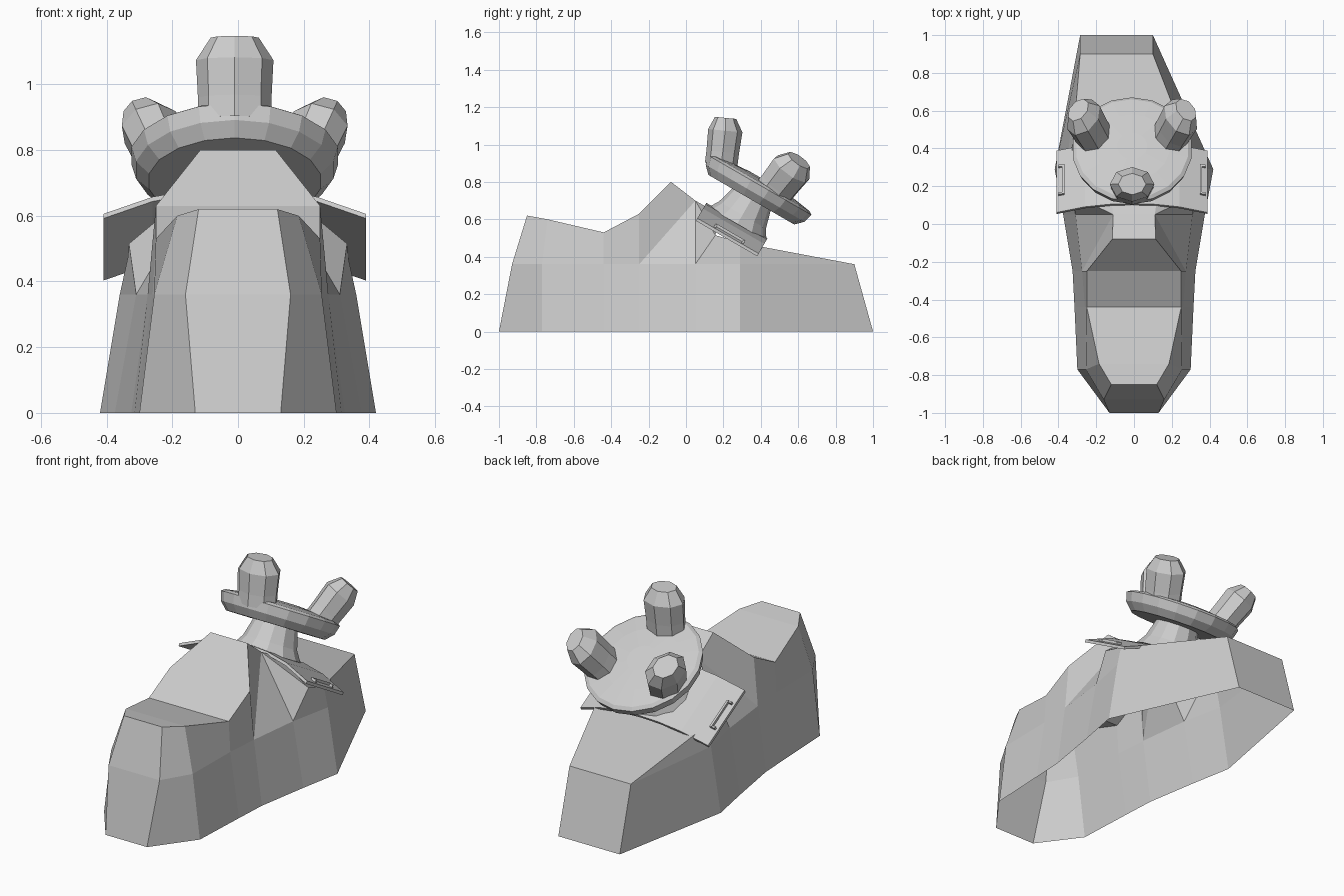
import bpy, bmesh, math
from mathutils import Vector

if "Cube" in bpy.data.objects:
    bpy.data.objects.remove(bpy.data.objects["Cube"])

# Tilted frame shared by the saddle plate, dish and knobs
U = Vector((0, math.cos(math.radians(30)), -0.5))
N = Vector((0, 0.5, math.cos(math.radians(30))))
CX, CU = -0.01, -0.05


def tilt(x, u, n):
    return Vector((x, 0, 0)) + U * u + N * n


def finish(name, bm):
    bmesh.ops.remove_doubles(bm, verts=bm.verts, dist=0.0005)
    bmesh.ops.recalc_face_normals(bm, faces=bm.faces)
    me = bpy.data.meshes.new(name)
    bm.to_mesh(me)
    bm.free()
    ob = bpy.data.objects.new(name, me)
    bpy.context.collection.objects.link(ob)
    return ob


def face(bm, pts):
    bm.faces.new([bm.verts.new(p) for p in pts])


def loft(bm, rings):
    vr = [[bm.verts.new(p) for p in r] for r in rings]
    k = len(vr[0])
    for a, b in zip(vr, vr[1:]):
        for i in range(k):
            j = (i + 1) % k
            bm.faces.new((a[i], a[j], b[j], b[i]))
    bm.faces.new(vr[0])
    bm.faces.new(vr[-1])


# Hull: open-bottomed shell, columns of floor / waist points plus upper points
floor = [(.13, -1), (.30, -.77), (.315, -.44), (.325, -.25), (.375, .05), (.42, .29), (.10, 1)]
waist = [(.16, -.93), (.255, -.77), (.26, -.44), (.275, -.25), (.31, .05), (.36, .29), (.10, .9)]
upper = [(.12, -.85, .62), (.185, -.74, .60), (.25, -.44, .53), (.25, -.25, .63), (.115, -.08, .80),
         (.11, .05, .70), (.332, .157, .515), (.335, .29, .475), (.13, .18, .625)]


def side(s):
    B = [Vector((s * x, y, 0)) for x, y in floor]
    M = [Vector((s * x, y, .36)) for x, y in waist]
    T = [Vector((s * x, y, z)) for x, y, z in upper]
    if s < 0:  # the tail is skewed to one side
        B[6].x = M[6].x = -.285
    return B, M, T


bm = bmesh.new()
R, L = side(1), side(-1)
for B, M, T in (R, L):
    for i in range(6):
        face(bm, (B[i], B[i + 1], M[i + 1], M[i]))
    for i in range(3):
        face(bm, (M[i], M[i + 1], T[i + 1], T[i]))
    face(bm, (M[3], T[5], T[4], T[3]))
    face(bm, (M[3], M[4], T[5]))
    face(bm, (M[4], T[6], T[5]))
    face(bm, (T[5], T[6], T[8]))
    face(bm, (M[4], M[5], T[7], T[6]))
    face(bm, (M[5], M[6], T[7]))
for (a, i), (b, j) in [((0, 0), (1, 0)), ((1, 0), (2, 0)), ((2, 0), (2, 1)), ((2, 1), (2, 2)),
                       ((2, 2), (2, 3)), ((2, 3), (2, 4)), ((2, 4), (2, 5)), ((2, 5), (2, 8)),
                       ((2, 7), (1, 6)), ((1, 6), (0, 6))]:
    face(bm, (R[a][i], R[b][j], L[b][j], L[a][i]))
finish("hull", bm)

# Saddle plate: arched strip with thickness
arch = [(-.40, .555), (-.25, .615), (-.12, .642), (0, .65), (.12, .642), (.25, .615), (.40, .555)]
section = arch + [(x, n - .016) for x, n in reversed(arch)]
bm = bmesh.new()
loft(bm, [[tilt(CX + x, u, n) for x, n in section] for u in (-.25, .128)])
finish("saddle_plate", bm)

# Small raised brackets on the saddle ears
for s, name in ((-1, "bracket_left"), (1, "bracket_right")):
    bm = bmesh.new()
    for u, x, du, dx in ((-.06, .365, .09, .006), (-.145, .375, .006, .014), (.025, .375, .006, .014)):
        n = .577 - (x - .35) * .4
        quad = [(-1, -1), (1, -1), (1, 1), (-1, 1)]
        loft(bm, [[tilt(CX + s * (x + a * dx), u + b * du, n + h) for a, b in quad]
                  for h in (-.012, .010)])
    finish(name, bm)


# Stem and dish: profiles turned about the tilted axis
def turned(name, profile, seg):
    bm = bmesh.new()
    loft(bm, [[tilt(CX + r * math.sin(2 * math.pi * i / seg),
                    CU - r * math.cos(2 * math.pi * i / seg), n) for i in range(seg)]
              for r, n in profile])
    return finish(name, bm)


turned("stem", [(.18, .635), (.145, .69), (.115, .80)], 12)
turned("dish", [(.12, .785), (.265, .785), (.305, .825), (.319, .875), (.30, .888),
                (.20, .903), (.08, .912)], 18)

# Three splayed knobs around the dish: (radial, height) path with cross-section size
path = [(.235, .87, .95), (.26, .93, .95), (.305, 1.035, 1.0), (.338, 1.095, .62)]
axis = Vector((.10, .22)).normalized()
for name, angle, pull in (("knob_front", 0, 1), ("knob_rear_right", 112, .91), ("knob_rear_left", -112, .91)):
    a = math.radians(angle)
    bm = bmesh.new()
    rings = []
    for r, n, size in path:
        ring = []
        for i in range(8):
            t = 2 * math.pi * i / 8
            side_off = .118 * size * math.cos(t)
            d = .092 * size * math.sin(t)
            rad, h = r * pull + d * axis.y, n - d * axis.x
            ring.append(tilt(CX + rad * math.sin(a) + side_off * math.cos(a),
                             CU - rad * math.cos(a) + side_off * math.sin(a), h))
        rings.append(ring)
    loft(bm, rings)
    finish(name, bm)
